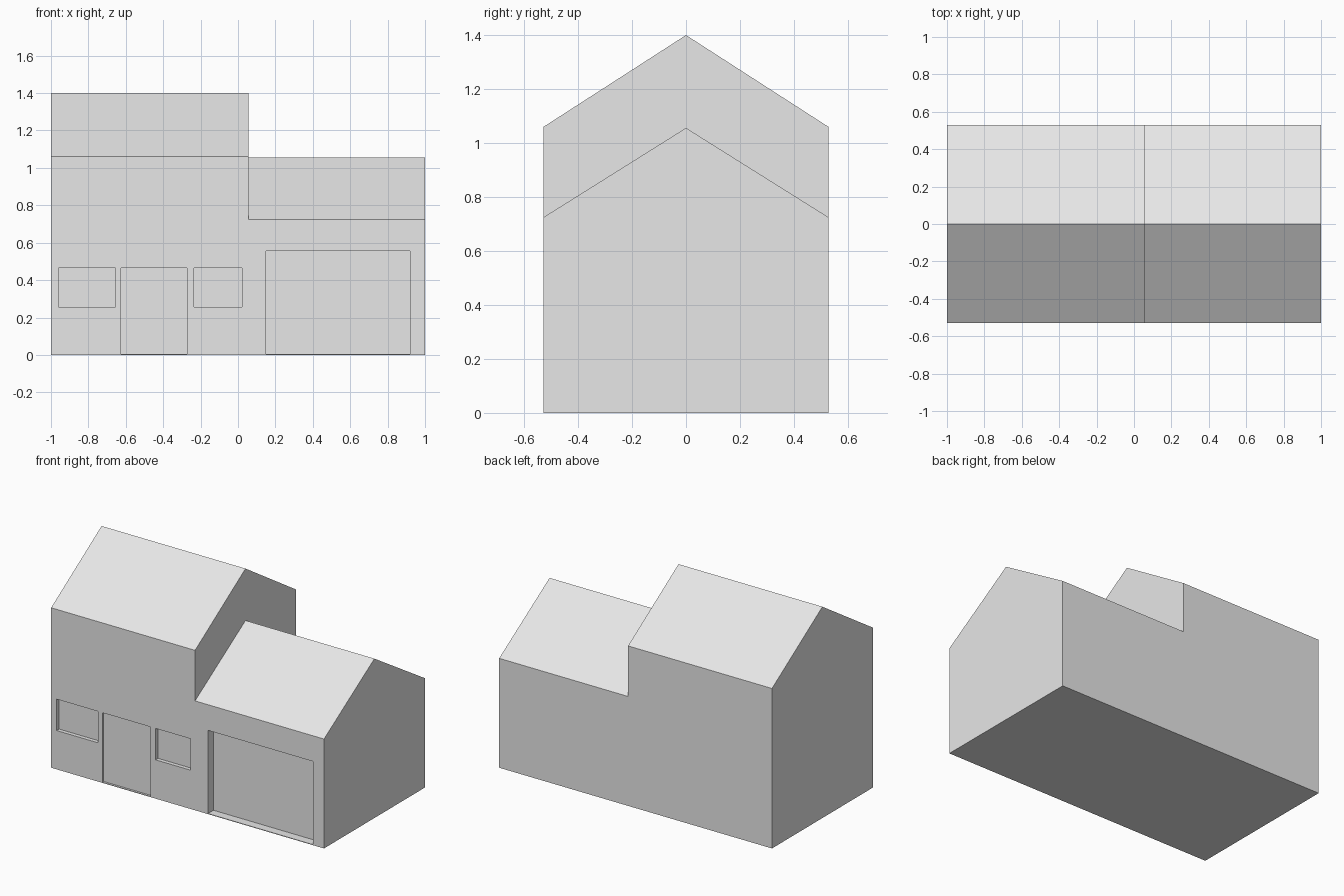
import bpy
import bmesh

if "Cube" in bpy.data.objects:
    bpy.data.objects.remove(bpy.data.objects["Cube"])

# Single plain grey finish
COLOUR = (0.8, 0.8, 0.8, 1)
grey = bpy.data.materials.new("plain grey")
grey.use_nodes = True
grey.diffuse_color = COLOUR
grey.node_tree.nodes["Principled BSDF"].inputs["Base Color"].default_value = COLOUR

HALF_LENGTH, HALF_DEPTH = 1.0, 0.528
TALL_EAVE, TALL_RIDGE = 1.06, 1.40
LOW_EAVE, LOW_RIDGE = 0.725, 1.056
STEP_X = 0.055


def prism(name, outline, x0, x1):
    """Extrude a (y, z) outline along x."""
    bm = bmesh.new()
    face = bm.faces.new([bm.verts.new((x0, y, z)) for y, z in outline])
    new = bmesh.ops.extrude_face_region(bm, geom=[face])["geom"]
    verts = [v for v in new if isinstance(v, bmesh.types.BMVert)]
    bmesh.ops.translate(bm, verts=verts, vec=(x1 - x0, 0, 0))
    bmesh.ops.recalc_face_normals(bm, faces=bm.faces)
    mesh = bpy.data.meshes.new(name)
    bm.to_mesh(mesh)
    bm.free()
    mesh.materials.append(grey)
    obj = bpy.data.objects.new(name, mesh)
    bpy.context.collection.objects.link(obj)
    return obj


def carve(target, cutter):
    """Subtract the cutter from the target and discard it."""
    cutter.hide_render = True
    mod = target.modifiers.new("carve", "BOOLEAN")
    mod.operation = "DIFFERENCE"
    mod.solver = "EXACT"
    mod.object = cutter
    bpy.context.view_layer.objects.active = target
    bpy.ops.object.modifier_apply(modifier=mod.name)
    bpy.data.objects.remove(cutter)


# Tall gabled body along the whole length
d = HALF_DEPTH
house = prism("house_body", [(-d, 0), (d, 0), (d, TALL_EAVE), (0, TALL_RIDGE), (-d, TALL_EAVE)],
              -HALF_LENGTH, HALF_LENGTH)

# Lower the garage wing to its own gable, running the roof slope past the walls
out = d + 0.2
drop = LOW_RIDGE - (LOW_RIDGE - LOW_EAVE) * out / d
carve(house, prism("wing_cutter", [(-out, drop), (0, LOW_RIDGE), (out, drop), (out, 2), (-out, 2)],
                   STEP_X, HALF_LENGTH + 0.2))

# Shallow openings in the front wall: x range, z range, depth
openings = {
    "left_window": (-0.96, -0.655, 0.257, 0.465, 0.026),
    "front_door": (-0.625, -0.272, 0.004, 0.465, 0.014),
    "right_window": (-0.235, 0.021, 0.257, 0.465, 0.026),
    "garage_door": (0.15, 0.92, 0.004, 0.555, 0.057),
}
for name, (x0, x1, z0, z1, depth) in openings.items():
    front, back = -d - 0.1, -d + depth
    carve(house, prism(name, [(front, z0), (back, z0), (back, z1), (front, z1)], x0, x1))
